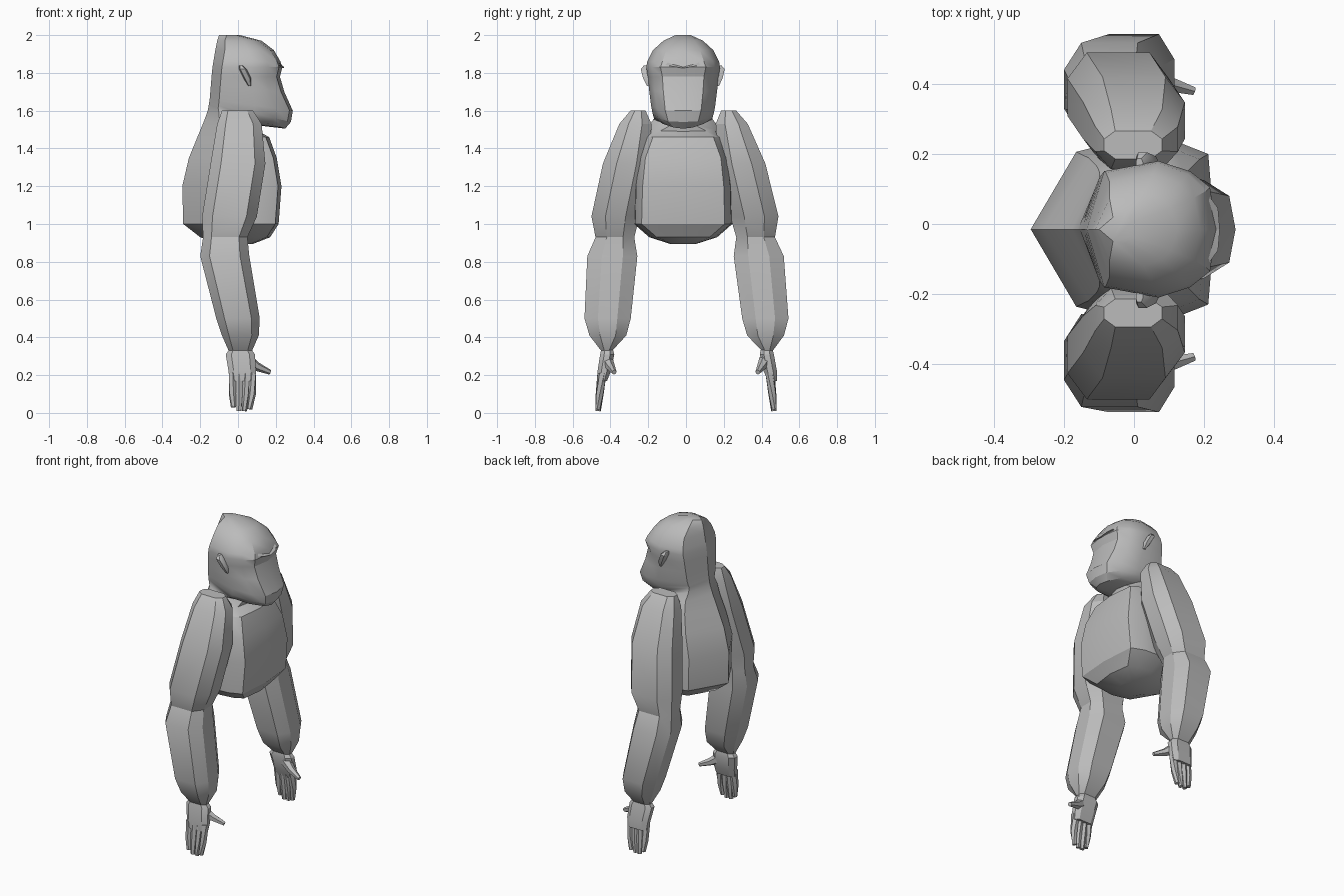
import bpy, bmesh
from math import radians
from mathutils import Vector

if "Cube" in bpy.data.objects:
    bpy.data.objects.remove(bpy.data.objects["Cube"])

grey = bpy.data.materials.new("mid_grey")
grey.use_nodes = True
colour = (0.5, 0.5, 0.5, 1)
grey.diffuse_color = colour
grey.node_tree.nodes["Principled BSDF"].inputs["Base Color"].default_value = colour


def loft(name, rings):
    """Skin a list of equal point rings and cap both ends."""
    bm = bmesh.new()
    loops = [[bm.verts.new(p) for p in ring] for ring in rings]
    n = len(loops[0])
    for low, high in zip(loops, loops[1:]):
        for i in range(n):
            j = (i + 1) % n
            bm.faces.new((low[i], low[j], high[j], high[i]))
    bm.faces.new(loops[0])
    bm.faces.new(loops[-1])
    bmesh.ops.recalc_face_normals(bm, faces=bm.faces)
    mesh = bpy.data.meshes.new(name)
    bm.to_mesh(mesh)
    bm.free()
    mesh.materials.append(grey)
    obj = bpy.data.objects.new(name, mesh)
    bpy.context.collection.objects.link(obj)
    bpy.ops.object.select_all(action='DESELECT')
    obj.select_set(True)
    bpy.context.view_layer.objects.active = obj
    bpy.ops.object.shade_smooth_by_angle(angle=radians(30))
    return obj


def body_ring(z, drop, back, front, width, panel, ridge):
    """Symmetric outline with a pointed back ridge; the front sinks by drop."""
    half = [(back + ridge, width * 0.85),
            ((back + front) / 2 + 0.02, width),
            (front - (front - back) * 0.2, (width + panel) / 2 * 1.05),
            (front - 0.018, panel)]
    points = [(back, 0)] + half + [(front, 0)]
    points += [(x, -y) for x, y in reversed(half)]
    return [(x, y - 0.015, z - drop * (x - back) / (front - back)) for x, y in points]


def limb_ring(side, z, back, front, inner, outer):
    """Chamfered rectangle with a broad outer face, leaning slightly with height."""
    cx, cy = (back + front) / 2, (inner + outer) / 2
    hx, hy = (front - back) / 2, (outer - inner) / 2
    a, b = 0.62, 0.42
    shape = [(1, b), (a, 1), (-a, 1), (-1, b), (-1, -b), (-a, -1), (a, -1), (1, -b)]
    shift = 0.01 - 0.015 * z
    return [(cx + hx * u, side * (cy + hy * v) + shift, z) for u, v in shape]


def taper(name, path, widths):
    """Six-sided tapered digit following a path."""
    rings = []
    for i, (p, w) in enumerate(zip(path, widths)):
        a, b = Vector(path[max(i - 1, 0)]), Vector(path[min(i + 1, len(path) - 1)])
        turn = (b - a).to_track_quat('Z', 'X')
        rings.append([Vector(p) + turn @ Vector((w * c, w * s, 0))
                      for c, s in ((1, 0), (.5, .87), (-.5, .87), (-1, 0), (-.5, -.87), (.5, -.87))])
    return loft(name, rings)


# Barrel chest: back height, front drop, back, front, half width, half panel, ridge depth
torso = [(.895, 0, -.1, .08, .07, .05, .04), (.93, 0, -.2, .17, .18, .14, .09),
         (1, 0, -.29, .215, .26, .22, .13), (1.2, 0, -.295, .23, .26, .215, .13),
         (1.35, 0, -.26, .205, .24, .2, .13), (1.46, 0, -.215, .165, .21, .16, .11),
         (1.55, .06, -.178, .11, .19, .12, .08)]
# Jutting jaw, muzzle, brow and rounded skull, continuing from the neck
head = [(1.6, .08, -.16, .12, .155, .06, .06), (1.63, .125, -.155, .25, .155, .05, .05),
        (1.64, .1, -.153, .28, .162, .08, .05), (1.66, .06, -.15, .29, .17, .095, .05),
        (1.72, .02, -.145, .245, .18, .105, .05), (1.78, 0, -.14, .222, .188, .11, .05),
        (1.83, 0, -.135, .235, .195, .12, .05), (1.86, 0, -.13, .225, .19, .11, .05),
        (1.92, 0, -.12, .19, .16, .09, .05), (1.97, 0, -.11, .125, .105, .06, .04),
        (2, 0, -.1, .01, .04, .02, .04)]
loft("torso_and_head", [body_ring(*r) for r in torso + head])

# Limb sections: height, back, front, inner, outer
arm = [(1.6, -.085, .08, .2, .28), (1.53, -.11, .125, .17, .34),
       (1.32, -.145, .145, .18, .43), (1.04, -.19, .1, .24, .495),
       (.93, -.185, .05, .27, .475), (.83, -.2, .06, .255, .52),
       (.5, -.115, .115, .295, .54), (.41, -.085, .11, .32, .515),
       (.33, -.05, .075, .395, .455)]
palm = [(.35, -.035, .06, .395, .45), (.31, -.065, .09, .385, .46),
        (.22, -.05, .095, .405, .475), (.17, -.045, .09, .425, .475)]
ear = [(1.73, .055, .07, .16, .19), (1.77, .03, .07, .16, .21),
       (1.82, .005, .045, .17, .222), (1.84, .005, .025, .17, .205)]

for side, label in ((1, "left"), (-1, "right")):
    for part, sections in (("arm", arm), ("palm", palm), ("ear", ear)):
        loft(f"{label}_{part}", [limb_ring(side, *s) for s in sections])
    # Four fingers and a thumb pointing forward
    for i, tip in enumerate((.03, .01, .01, .02)):
        x = -.028 + i * .034
        path = [(x, side * .445, .21), (x, side * .457, .1), (x * .85, side * .465, tip)]
        taper(f"{label}_finger_{i + 1}", path, (.024, .021, .014))
    path = [(.05, side * .42, .28), (.1, side * .4, .245), (.17, side * .38, .215)]
    taper(f"{label}_thumb", path, (.034, .024, .013))
    # Brow ridge slanting down to the middle
    brow = [[(.18, side * y - .015, z), (f, side * y - .015, z - .005), (.18, side * y - .015, z + .03)]
            for y, z, f in ((0, 1.83, .245), (.06, 1.84, .24), (.11, 1.85, .205))]
    loft(f"{label}_brow", brow)
